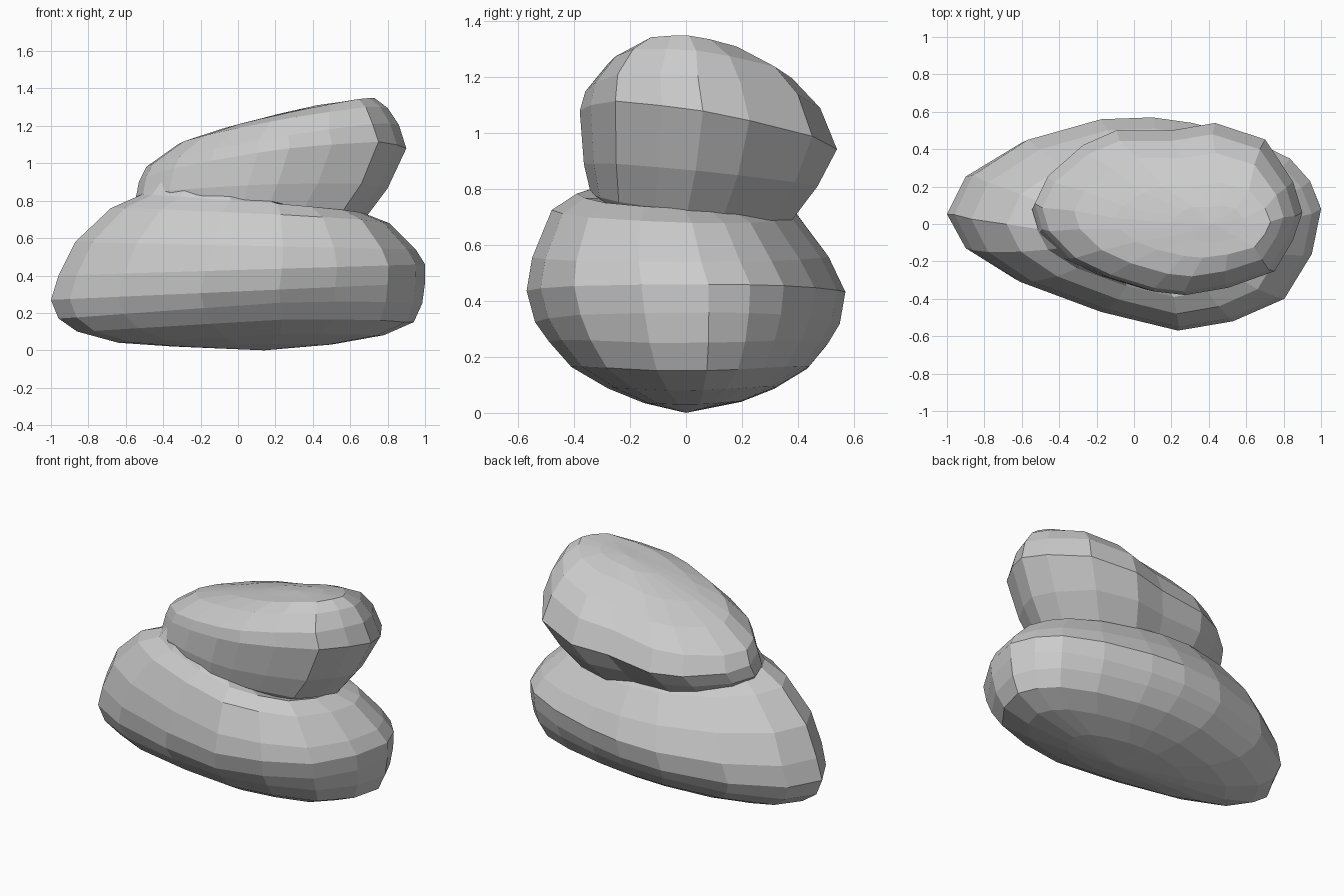
import bpy, bmesh


def rock(name, outline, rings, bottom, top):
    """Loft a plan outline (normalised to -1..1) through tilted, bowed rings."""
    bm = bmesh.new()
    loops = []
    for x0, x1, y0, y1, zl, zr, tilt, bow in rings:
        loop = []
        for u, v in outline:
            t = (u + 1) / 2
            x = x0 + (x1 - x0) * t
            y = y0 + (y1 - y0) * (v + 1) / 2
            z = zl + (zr - zl) * t + tilt * y + bow * y * y
            loop.append(bm.verts.new((x, y, z)))
        loops.append(loop)
    n = len(outline)
    for a, b in zip(loops, loops[1:]):
        for i in range(n):
            j = (i + 1) % n
            bm.faces.new((a[i], a[j], b[j], b[i]))
    for loop, point in ((loops[0], bottom), (loops[-1], top)):
        c = bm.verts.new(point)
        for i in range(n):
            bm.faces.new((loop[i], loop[(i + 1) % n], c))
    bmesh.ops.recalc_face_normals(bm, faces=bm.faces)
    mesh = bpy.data.meshes.new(name)
    bm.to_mesh(mesh)
    bm.free()
    obj = bpy.data.objects.new(name, mesh)
    bpy.context.collection.objects.link(obj)
    return obj


def normalised(points):
    xs, ys = zip(*points)
    return [(2 * (x - min(xs)) / (max(xs) - min(xs)) - 1,
             2 * (y - min(ys)) / (max(ys) - min(ys)) - 1) for x, y in points]


# Lower rock: broad skewed oval, widest near z = 0.4, shoulder raised at the left
lower_plan = normalised([
    (-1, .05), (-.9, -.14), (-.64, -.31), (-.2, -.47), (.22, -.57), (.52, -.52),
    (.8, -.4), (.95, -.16), (1, .08), (.94, .23), (.83, .35), (.6, .46),
    (.3, .54), (.08, .57), (-.2, .56), (-.6, .45), (-.9, .26)])
# Ring rows: x min, x max, y min, y max, z at left, z at right, y slope, y bow
lower_rings = [
    (-.35, .50, -.15, .20, .02, .03, 0, .4),
    (-.64, .78, -.28, .32, .04, .08, 0, .3),
    (-.86, .94, -.41, .44, .10, .15, 0, .2),
    (-.96, .985, -.49, .51, .17, .25, 0, .15),
    (-1, 1, -.54, .55, .27, .36, 0, 0),
    (-.96, 1, -.57, .57, .40, .46, 0, 0),
    (-.87, .95, -.55, .51, .58, .54, 0, 0),
    (-.68, .81, -.48, .40, .76, .68, -.03, 0),
    (-.52, .68, -.39, .28, .83, .73, -.04, 0),
    (-.45, .55, -.33, .20, .92, .70, -.05, 0)]
rock("lower_rock", lower_plan, lower_rings, (.14, 0, 0), (.1, 0, .8))

# Upper rock: smaller, rising to the right and sloping down to the back
upper_plan = normalised([
    (-.54, .10), (-.5, -.04), (-.35, -.2), (-.15, -.3), (.1, -.38), (.27, -.4),
    (.5, -.36), (.75, -.27), (.85, -.1), (.9, .05), (.85, .22), (.7, .45),
    (.43, .54), (.2, .5), (-.1, .5), (-.28, .42), (-.47, .25)])
upper_rings = [
    (-.40, .60, -.28, .30, .72, .66, -.05, 0),
    (-.50, .69, -.34, .38, .77, .72, -.12, 0),
    (-.545, .80, -.365, .47, .83, .87, -.10, 0),
    (-.53, .90, -.38, .54, .92, 1.09, -.17, 0),
    (-.49, .86, -.36, .48, .99, 1.21, -.10, 0),
    (-.32, .80, -.28, .38, 1.11, 1.30, -.11, 0),
    (-.10, .73, -.18, .22, 1.18, 1.35, -.09, 0),
    (.20, .60, -.10, .10, 1.26, 1.335, -.03, 0)]
rock("upper_rock", upper_plan, upper_rings, (.15, 0, .68), (.42, 0, 1.31))
